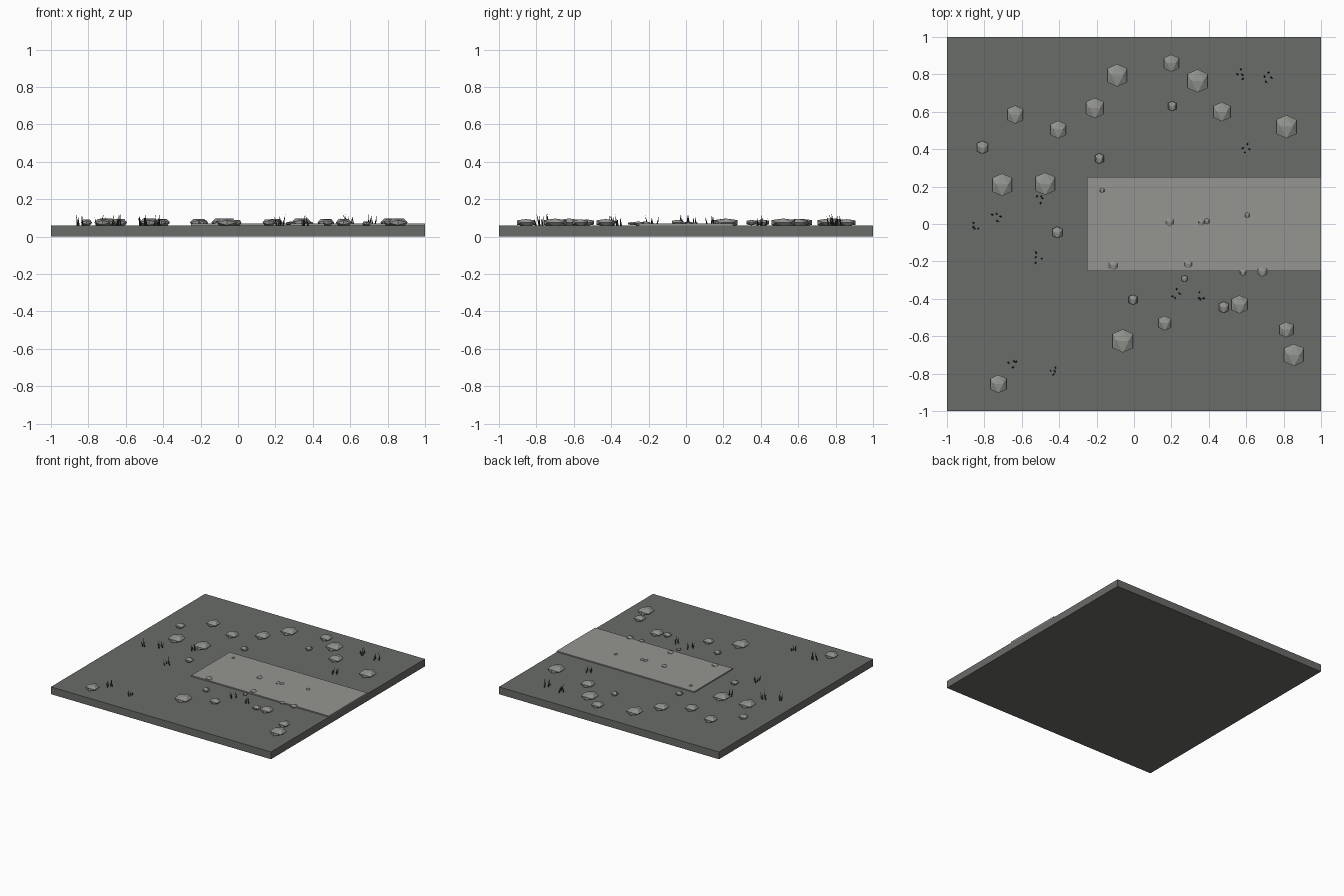
import bpy, bmesh, math, random
from mathutils import Matrix, Vector

if "Cube" in bpy.data.objects:
    bpy.data.objects.remove(bpy.data.objects["Cube"])

random.seed(4)
GROUND = 0.06


def material(name, rgb):
    m = bpy.data.materials.new(name)
    m.diffuse_color = (*rgb, 1)
    m.use_nodes = True
    m.node_tree.nodes["Principled BSDF"].inputs["Base Color"].default_value = m.diffuse_color
    return m


earth = material("dark grey earth", (0.143, 0.150, 0.138))
paving = material("light grey path", (0.30, 0.305, 0.285))
stone = material("grey stone", (0.29, 0.30, 0.28))
blade = material("dark grass", (0.035, 0.037, 0.033))


def finish(bm, name, mat):
    bmesh.ops.recalc_face_normals(bm, faces=bm.faces)
    mesh = bpy.data.meshes.new(name)
    bm.to_mesh(mesh)
    bm.free()
    mesh.materials.append(mat)
    obj = bpy.data.objects.new(name, mesh)
    bpy.context.collection.objects.link(obj)
    return obj


def box(name, lo, hi, mat):
    lo, hi = Vector(lo), Vector(hi)
    bm = bmesh.new()
    bmesh.ops.create_cube(bm, size=1, matrix=Matrix.Translation((lo + hi) / 2)
                          @ Matrix.Diagonal((*(hi - lo), 1)))
    return finish(bm, name, mat)


def add_rock(bm, x, y, z, w, h):
    """Flattened icosahedron lying with an edge on top."""
    t = (1 + math.sqrt(5)) / 2
    s = Vector((w, w * 1.15, h)) / (2 * t)
    verts = []
    for a in (-1, 1):
        for b in (-t, t):
            for p in ((a, 0, b), (0, b, a), (b, a, 0)):
                verts.append(bm.verts.new((x + p[0] * s.x, y + p[1] * s.y, z + p[2] * s.z)))
    bmesh.ops.convex_hull(bm, input=verts)


# Ground slab and path plate
box("ground_slab", (-1, -1, 0), (1, 1, GROUND), earth)
box("path", (-0.25, -0.25, GROUND), (1, 0.25, GROUND + 0.009), paving)

# Scattered rocks: x, y, width
ROCKS = [(0.20, 0.86, .08), (0.34, 0.765, .108), (-0.09, 0.795, .105), (-0.21, 0.62, .095),
         (0.205, 0.63, .045), (0.47, 0.60, .09), (0.815, 0.52, .108), (-0.635, 0.585, .085),
         (-0.405, 0.505, .083), (-0.81, 0.41, .06), (-0.185, 0.35, .048), (-0.705, 0.21, .105),
         (-0.475, 0.215, .105), (-0.41, -0.045, .053), (-0.005, -0.405, .047), (-0.06, -0.625, .108),
         (0.165, -0.53, .068), (0.48, -0.445, .053), (0.565, -0.43, .085), (0.815, -0.565, .073),
         (0.855, -0.70, .104), (-0.725, -0.855, .085)]
bm = bmesh.new()
for x, y, w in ROCKS:
    add_rock(bm, x, y, 0.075, w, 0.018 + 0.24 * w)
finish(bm, "rocks", stone)

# Small pebbles on and beside the path
PEBBLES = [(-0.17, 0.18, .022), (0.19, 0.01, .04), (0.36, 0.01, .032), (0.39, 0.015, .026),
           (0.605, 0.047, .024), (-0.11, -0.22, .046), (0.29, -0.213, .042),
           (0.27, -0.292, .03), (0.583, -0.258, .034), (0.687, -0.255, .046)]
bm = bmesh.new()
for x, y, w in PEBBLES:
    add_rock(bm, x, y, 0.070, w, 0.4 * w + 0.004)
finish(bm, "pebbles", stone)

# Grass tufts: a few thin leaning blades each
TUFTS = [(0.57, 0.80), (0.71, 0.79), (0.60, 0.40), (-0.74, 0.045), (-0.845, -0.015), (-0.50, 0.14),
         (-0.51, -0.18), (-0.65, -0.745), (-0.435, -0.79), (0.23, -0.375), (0.36, -0.39)]
bm = bmesh.new()
for tx, ty in TUFTS:
    for i in range(4):
        a = i * math.tau / 4 + random.uniform(-0.6, 0.6)
        r = random.uniform(0.01, 0.03)
        h = random.uniform(0.04, 0.07)
        lean = Matrix.Rotation(random.uniform(-0.25, 0.25), 4, 'X') @ Matrix.Rotation(
            random.uniform(-0.25, 0.25), 4, 'Y')
        base = Matrix.Translation((tx + r * math.cos(a), ty + r * math.sin(a), GROUND - 0.002))
        bmesh.ops.create_cone(bm, cap_ends=True, segments=4, radius1=0.005, radius2=0,
                              depth=h, matrix=base @ lean @ Matrix.Translation((0, 0, h / 2)))
finish(bm, "grass_tufts", blade)
